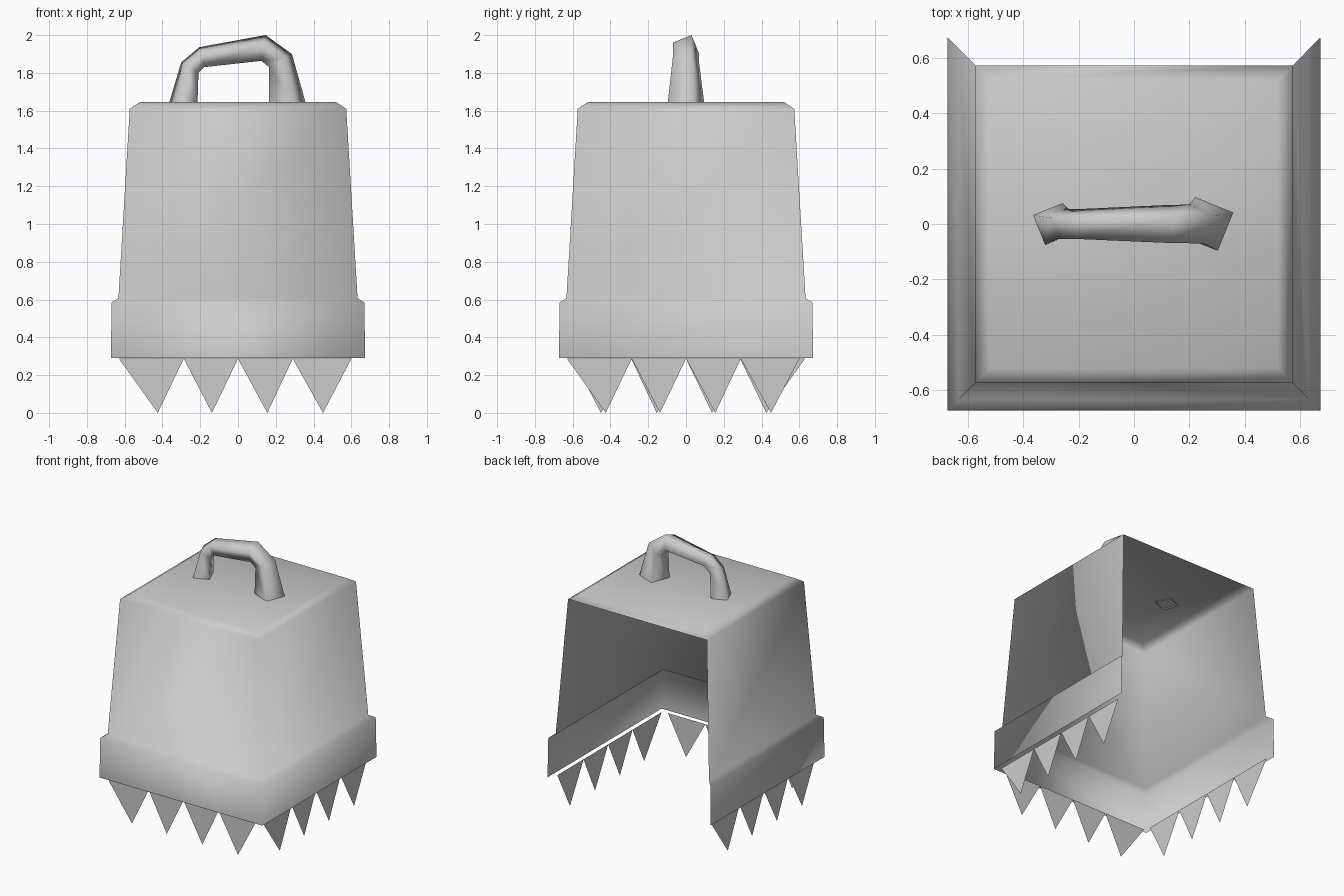
import bpy
import math

if "Cube" in bpy.data.objects:
    bpy.data.objects.remove(bpy.data.objects["Cube"])


def make(name, verts, faces, smooth=True):
    mesh = bpy.data.meshes.new(name)
    mesh.from_pydata(verts, [], faces)
    mesh.update()
    for p in mesh.polygons:
        p.use_smooth = smooth
    obj = bpy.data.objects.new(name, mesh)
    bpy.context.collection.objects.link(obj)
    return obj


# Shell: square rings (half width, z) joined on the left, front and right; back is open
rings = [(0.673, 0.29), (0.669, 0.585), (0.633, 0.607), (0.573, 1.61), (0.52, 1.645)]
verts, faces = [], []
for h, z in rings:
    verts += [(-h, h, z), (-h, -h, z), (h, -h, z), (h, h, z)]
last = len(rings) - 2
for i in range(len(rings) - 1):
    for k in range(4 if i == last else 3):
        a, b = i * 4 + k, i * 4 + (k + 1) % 4
        faces.append((a, b, b + 4, a + 4))
n = len(verts)
faces.append((n - 4, n - 3, n - 2, n - 1))
make("shell", verts, faces)

# Teeth: flat triangles, one row turned onto each of the three walls
ROOTS = [-0.63, -0.287, 0.0, 0.29, 0.6]
TIPS = [-0.425, -0.138, 0.155, 0.45]
for name, turn in (("front_teeth", 0), ("right_teeth", 90), ("left_teeth", -90)):
    verts, faces = [], []
    for i, tip in enumerate(TIPS):
        verts += [(ROOTS[i], -0.643, 0.287), (tip, -0.643, 0.0), (ROOTS[i + 1], -0.643, 0.287)]
        faces.append((3 * i, 3 * i + 1, 3 * i + 2))
    teeth = make(name, verts, faces, smooth=False)
    teeth.rotation_euler.z = math.radians(turn)

# Handle: twisted square tube; each ring is (x, z, outward angle, radius)
path = [(-0.29, 1.638, 180, 0.082), (-0.255, 1.828, 149, 0.058),
        (-0.193, 1.883, 103, 0.059), (0.135, 1.932, 81, 0.075),
        (0.225, 1.865, 30, 0.076), (0.262, 1.64, 0, 0.105)]
verts, faces = [], []
for x, z, deg, r in path:
    d = math.radians(deg)
    for k in range(4):
        a = math.radians(23 + 90 * k)
        out = r * math.cos(a)
        verts.append((x + out * math.cos(d), r * math.sin(a), z + out * math.sin(d)))
for i in range(len(path) - 1):
    for k in range(4):
        a, b = i * 4 + k, i * 4 + (k + 1) % 4
        faces.append((a, a + 4, b + 4, b))
handle = make("handle", verts, faces)

# Keep handle normals pointing outward
import bmesh
bm = bmesh.new()
bm.from_mesh(handle.data)
bmesh.ops.recalc_face_normals(bm, faces=bm.faces)
bm.to_mesh(handle.data)
bm.free()
